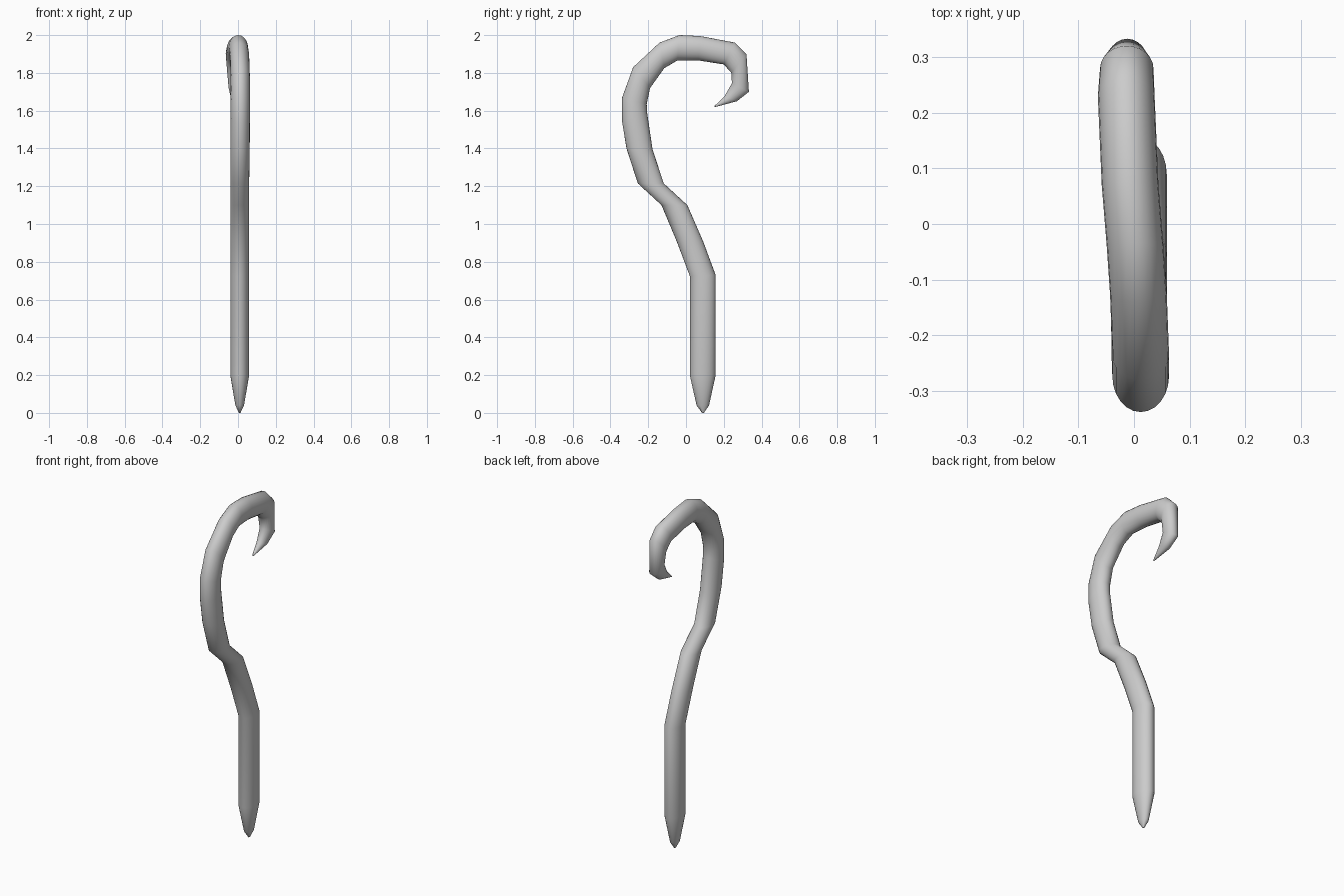
import bpy, bmesh, math
from mathutils import Vector

SIDES = 24

# Cross-sections along the cane: outer (y, z), inner (y, z), centre x, half width in x
sections = [
    ((0.085, 0.003), (0.095, 0.003), 0.009, 0.004),
    ((0.056, 0.04), (0.122, 0.04), 0.009, 0.023),
    ((0.02, 0.20), (0.157, 0.20), 0.009, 0.05),
    ((0.02, 0.725), (0.157, 0.73), 0.009, 0.05),
    ((-0.05, 0.91), (0.09, 0.91), 0.009, 0.05),
    ((-0.13, 1.10), (0.007, 1.10), 0.009, 0.05),
    ((-0.255, 1.215), (-0.118, 1.215), 0.009, 0.05),
    ((-0.315, 1.40), (-0.177, 1.395), 0.011, 0.051),
    ((-0.338, 1.54), (-0.206, 1.59), 0.012, 0.051),
    ((-0.338, 1.67), (-0.208, 1.635), 0.012, 0.051),
    ((-0.28, 1.83), (-0.19, 1.72), 0.012, 0.051),
    ((-0.14, 1.96), (-0.115, 1.825), 0.008, 0.051),
    ((-0.035, 2.0), (-0.045, 1.866), 0.002, 0.051),
    ((0.075, 1.995), (0.065, 1.866), -0.007, 0.051),
    ((0.26, 1.96), (0.20, 1.845), -0.014, 0.051),
    ((0.32, 1.90), (0.24, 1.80), -0.013, 0.048),
    ((0.333, 1.70), (0.243, 1.745), -0.012, 0.038),
    ((0.27, 1.65), (0.205, 1.678), -0.011, 0.026),
    ((0.153, 1.619), (0.15, 1.624), -0.010, 0.004),
]

bm = bmesh.new()
rings = []
for outer, inner, cx, hx in sections:
    a, b = Vector((cx, *outer)), Vector((cx, *inner))
    centre, half = (a + b) / 2, (a - b) / 2
    ring = []
    for i in range(SIDES):
        t = 2 * math.pi * i / SIDES
        ring.append(bm.verts.new(centre + half * math.cos(t) + Vector((hx * math.sin(t), 0, 0))))
    rings.append(ring)

# Skin between the cross-sections and close both points
for r, s in zip(rings, rings[1:]):
    for i in range(SIDES):
        j = (i + 1) % SIDES
        bm.faces.new((r[i], r[j], s[j], s[i]))
bm.faces.new(rings[0])
bm.faces.new(rings[-1])
bmesh.ops.recalc_face_normals(bm, faces=bm.faces)
for v in rings[0]:
    v.co.z = 0

mesh = bpy.data.meshes.new("hooked_cane")
bm.to_mesh(mesh)
bm.free()
cane = bpy.data.objects.new("hooked_cane", mesh)
bpy.context.collection.objects.link(cane)
bpy.context.view_layer.objects.active = cane
cane.select_set(True)
bpy.ops.object.shade_smooth_by_angle(angle=math.radians(60))
